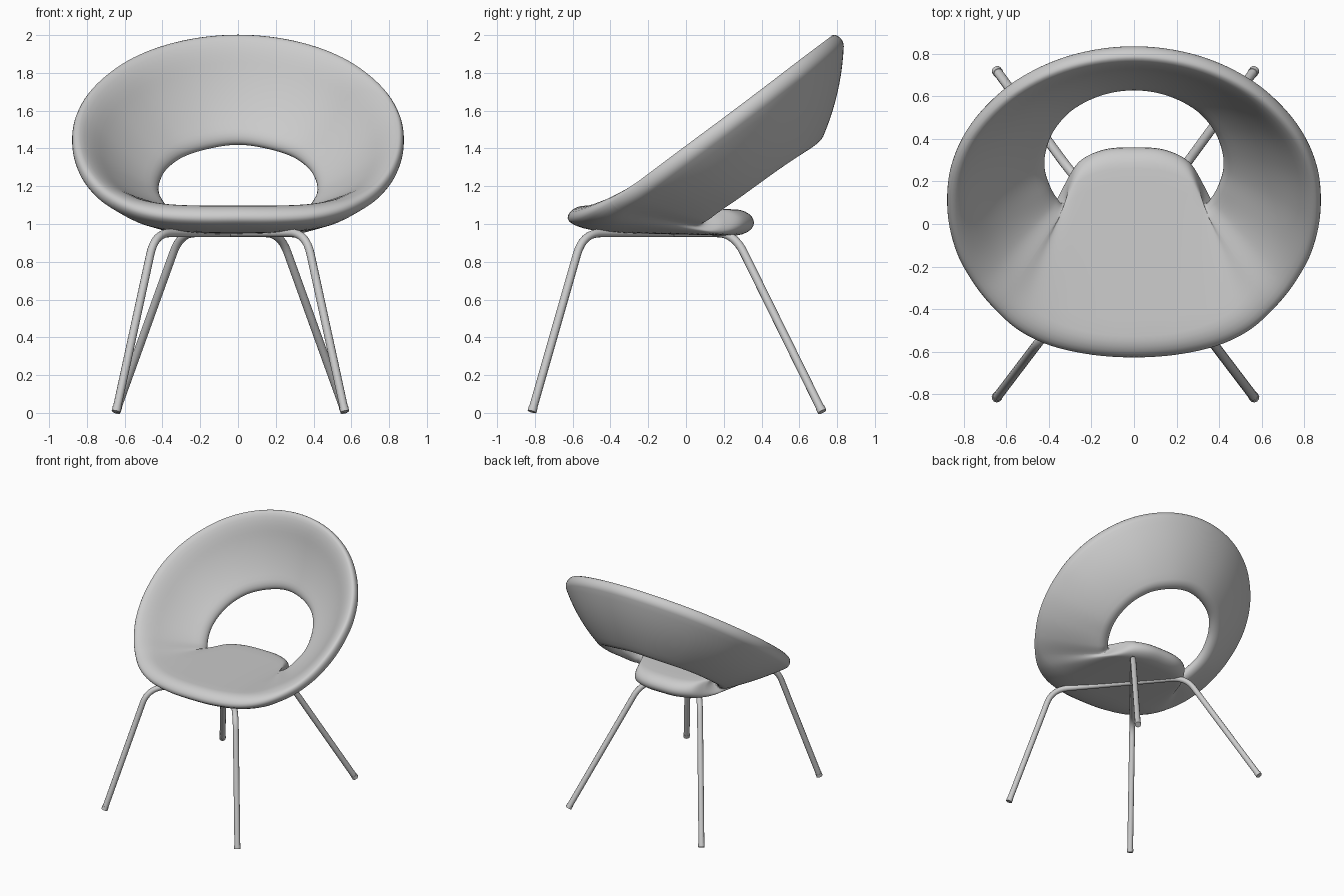
import bpy, bmesh
from math import sin, cos, pi
from mathutils import Vector

if "Cube" in bpy.data.objects:
    bpy.data.objects.remove(bpy.data.objects["Cube"])

# Right-half cross-section keys, front centre to back centre:
# outer rim xyz, inner edge xyz, thickness, dish depth, top and under rounding lengths
KEYS = [
    (0, -.627, 1.03, 0, .36, 1.005, .14, 0, .10, .28),
    (.20, -.614, 1.03, .14, .35, 1.005, .14, 0, .10, .28),
    (.39, -.572, 1.042, .255, .295, 1.007, .135, 0, .11, .24),
    (.54, -.50, 1.075, .31, .20, 1.01, .125, .002, .12, .17),
    (.655, -.398, 1.128, .335, .10, 1.03, .108, .005, .14, .08),
    (.75, -.279, 1.20, .37, .13, 1.052, .10, .017, .15, .055),
    (.825, -.138, 1.305, .403, .19, 1.098, .10, .028, .155, .05),
    (.863, .04, 1.438, .426, .27, 1.152, .10, .033, .155, .05),
    (.846, .245, 1.59, .42, .36, 1.217, .10, .033, .155, .05),
    (.748, .443, 1.74, .378, .462, 1.29, .10, .033, .155, .05),
    (.555, .626, 1.88, .29, .56, 1.355, .10, .033, .155, .05),
    (.296, .746, 1.97, .15, .63, 1.40, .10, .033, .155, .05),
    (0, .788, 2.002, 0, .653, 1.42, .10, .033, .155, .05),
]
LOOP = KEYS + [(-k[0], *k[1:3], -k[3], *k[4:]) for k in KEYS[-2:0:-1]]
N = len(LOOP)
SEAM = 4


def key_at(t):
    """Cyclic Catmull-Rom sample of the cross-section keys."""
    i = int(t // 1)
    f = t - i
    a, b, c, d = (LOOP[(i + j) % N] for j in (-1, 0, 1, 2))
    return [.5 * (2 * q + (r - p) * f + (2 * p - 5 * q + 4 * r - s) * f * f
                  + (3 * q - p - 3 * r + s) * f ** 3) for p, q, r, s in zip(a, b, c, d)]


def section(t, arc=12, flat=10):
    """Padded slab outline from outer rim to inner edge."""
    k = key_at(t)
    o, inner = Vector(k[:3]), Vector(k[3:6])
    th, dish, top, under = k[6:]
    tangent = Vector(key_at(t + .4)[:3]) - Vector(key_at(t - .4)[:3])
    d = inner - o
    length = d.length
    d.normalize()
    n = tangent.cross(d).normalized()
    r = th / 2
    top_in, under_in = .075 + under * .1, .05 + under * .25

    def end(j, front, back):
        a = pi * j / arc - pi / 2
        return (front if a > 0 else back) * (1 - cos(a)), r * sin(a)

    pts = [end(j, top, under) for j in range(arc + 1)]
    pts += [(top + (length - top - top_in) * j / flat, r) for j in range(1, flat)]
    for j in range(arc, -1, -1):
        u, v = end(j, top_in, under_in)
        pts.append((length - u, v))
    pts += [(length - under_in - (length - under - under_in) * j / flat, -r)
            for j in range(1, flat)]
    out = []
    for u, v in pts:
        s = u / length
        out.append(o + d * u + n * (v - dish * 4 * s * (1 - s)))
    return out


def loft(name, start, end, steps=8):
    bm = bmesh.new()
    rings = [[bm.verts.new(p) for p in section(start + i / steps)]
             for i in range((end - start) * steps + 1)]
    m = len(rings[0])
    for a, b in zip(rings, rings[1:]):
        for j in range(m):
            bm.faces.new((a[j], a[(j + 1) % m], b[(j + 1) % m], b[j]))
    bmesh.ops.recalc_face_normals(bm, faces=bm.faces)
    me = bpy.data.meshes.new(name)
    bm.to_mesh(me)
    bm.free()
    me.polygons.foreach_set("use_smooth", [True] * len(me.polygons))
    ob = bpy.data.objects.new(name, me)
    bpy.context.collection.objects.link(ob)


# Upholstered shell: backrest and seat share the seam sections
loft("backrest", SEAM, N - SEAM)
loft("seat", N - SEAM, N + SEAM)


def tube(name, pts, radius):
    cu = bpy.data.curves.new(name, 'CURVE')
    cu.dimensions = '3D'
    cu.bevel_depth = radius
    cu.bevel_resolution = 4
    cu.use_fill_caps = True
    sp = cu.splines.new('POLY')
    sp.points.add(len(pts) - 1)
    for p, co in zip(sp.points, pts):
        p.co = (*co, 1)
    sp.use_smooth = True
    ob = bpy.data.objects.new(name, cu)
    bpy.context.collection.objects.link(ob)


def fillet(p, corner, q, r=.12, n=8):
    """Points rounding the corner between p and q."""
    a = corner + (p - corner).normalized() * r
    b = corner + (q - corner).normalized() * r
    return [a * (1 - t) ** 2 + corner * 2 * t * (1 - t) + b * t * t
            for t in (i / n for i in range(n + 1))]


# Frame: two bent tubes crossing diagonally under the seat, with foot tips
for side, label in ((-1, "left"), (1, "right")):
    def at(x, y, z):
        return Vector((-.04 + side * x, y, z))
    front, back = at(.605, -.815, .008), at(-.605, .72, .008)
    c1, c2 = at(.40, -.545, .952), at(-.265, .255, .952)
    tube(f"{label}_front_leg_frame",
         [front, *fillet(front, c1, c2), *fillet(c1, c2, back), back], .022)
    for foot, knee, end in ((front, c1, "front"), (back, c2, "back")):
        up = (knee - foot).normalized()
        tube(f"{label}_{end}_foot_tip", [foot - up * .002, foot + up * .025], .024)
